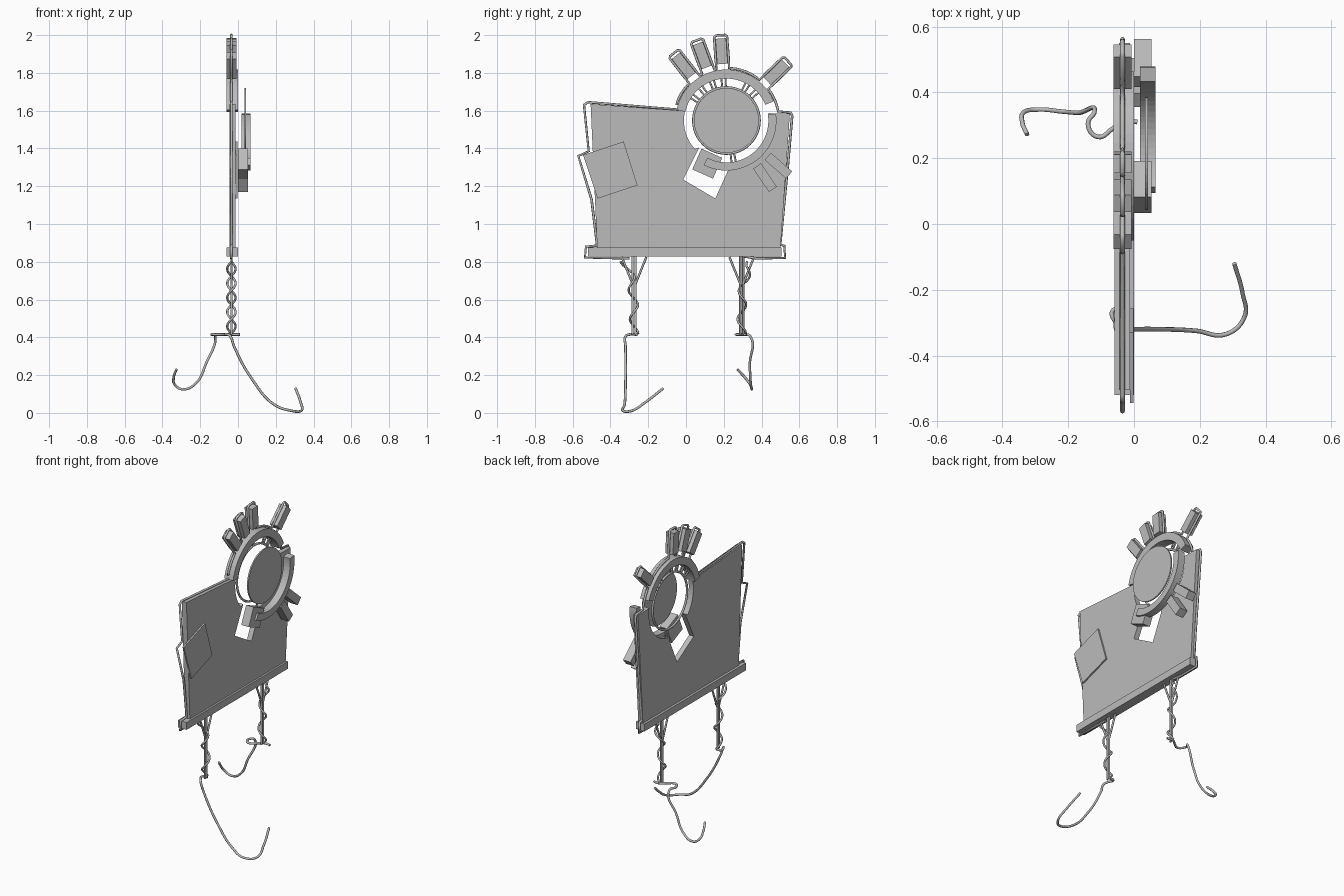
import bpy, bmesh, math
from math import sin, cos, radians

cube = bpy.data.objects.get("Cube")
if cube:
    bpy.data.objects.remove(cube)

grey = bpy.data.materials.new("plain_grey")
grey.use_nodes = True
grey.diffuse_color = (0.5, 0.5, 0.5, 1)
grey.node_tree.nodes["Principled BSDF"].inputs["Base Color"].default_value = (0.5, 0.5, 0.5, 1)

CY, CZ = 0.214, 1.548   # centre of the sun emblem
WX = -0.035             # plane of the wire frame


def polar(r, deg):
    return (CY + r * cos(radians(deg)), CZ + r * sin(radians(deg)))


def arc(r, a0, a1, n=24):
    return [polar(r, a0 + (a1 - a0) * i / n) for i in range(n + 1)]


def prism(name, outline, x0, x1):
    """Extrude a y-z outline between two x positions."""
    bm = bmesh.new()
    face = bm.faces.new([bm.verts.new((x0, y, z)) for y, z in outline])
    new = bmesh.ops.extrude_face_region(bm, geom=[face])["geom"]
    bmesh.ops.translate(bm, vec=(x1 - x0, 0, 0),
                        verts=[v for v in new if isinstance(v, bmesh.types.BMVert)])
    bmesh.ops.recalc_face_normals(bm, faces=bm.faces)
    mesh = bpy.data.meshes.new(name)
    bm.to_mesh(mesh)
    bm.free()
    mesh.materials.append(grey)
    ob = bpy.data.objects.new(name, mesh)
    bpy.context.collection.objects.link(ob)
    return ob


def wire(name, pts, r=0.007, cyclic=False, smooth=False):
    """Round rod along 3D points."""
    cu = bpy.data.curves.new(name, "CURVE")
    cu.dimensions = "3D"
    cu.bevel_depth, cu.bevel_resolution, cu.use_fill_caps = r, 2, True
    if smooth:
        sp = cu.splines.new("BEZIER")
        sp.bezier_points.add(len(pts) - 1)
        for bp, p in zip(sp.bezier_points, pts):
            bp.co = p
            bp.handle_left_type = bp.handle_right_type = "AUTO"
        sp.resolution_u = 8
    else:
        sp = cu.splines.new("POLY")
        sp.points.add(len(pts) - 1)
        for q, p in zip(sp.points, pts):
            q.co = (*p, 1)
    sp.use_cyclic_u = cyclic
    cu.materials.append(grey)
    ob = bpy.data.objects.new(name, cu)
    bpy.context.collection.objects.link(ob)
    return ob


def flat(pts):
    return [(WX, y, z) for y, z in pts]


def ray(name, deg, r0, r1, width, x0, x1):
    c, s, h = cos(radians(deg)), sin(radians(deg)), width / 2
    prism(name, [(CY + r * c - o * s, CZ + r * s + o * c)
                 for r, o in ((r0, -h), (r1, -h), (r1, h), (r0, h))], x0, x1)


# Board with a keyhole notch for the emblem
prism("board", [(-0.47, 0.87), (-0.505, 1.635), (-0.02, 1.6)] + arc(0.225, 167, 222)
      + [(0.07, 1.405), (-0.015, 1.235), (0.155, 1.135), (0.23, 1.3)]
      + arc(0.225, -85, 10) + [(0.47, 1.585), (0.55, 1.585), (0.5, 0.87)], -0.045, -0.012)
prism("tilted_plate", [(-0.33, 1.437), (-0.257, 1.205), (-0.468, 1.135), (-0.545, 1.365)],
      -0.012, -0.002)

# Bottom rail, stepped
prism("bottom_rail", [(-0.52, 0.828), (0.505, 0.828), (0.505, 0.875), (-0.52, 0.875)], -0.06, 0.0)

# Emblem: disc, two half rings, rays
prism("disc", arc(0.172, 0, 352, 47), 0.034, 0.043)
wire("disc_hoop", flat(arc(0.175, 0, 352.5, 47)), cyclic=True)
prism("upper_ring", arc(0.27, 22, 168) + arc(0.222, 168, 22), -0.062, 0.0)
prism("lower_ring", arc(0.265, -117, 8) + arc(0.222, 8, -117), 0.018, 0.065)
UPPER = (128, 110.4, 94, 44)
for i, a in enumerate(UPPER):
    ray(f"upper_ray_{i}", a, 0.30, 0.435, 0.056, -0.062, -0.008)
for i, a in enumerate((-56, -41)):
    ray(f"lower_ray_{i}", a, 0.29, 0.44, 0.05, 0.0, 0.053)
ray("wide_lower_ray", -114, 0.19, 0.31, 0.12, 0.0, 0.053)

# Paired spokes joining hoop and rings
for i, a in enumerate((145, 128, 110.4, 94, 60, 44, -80)):
    for side in (-3, 3):
        wire(f"spoke_{i}_{side}", flat([polar(0.175, a + side), polar(0.235, a + side)]), 0.005)

# Outline wire hugging the silhouette and looping round each ray
path = [(-0.47, 0.885), (-0.5, 1.13), (-0.57, 1.36), (-0.515, 1.385), (-0.54, 1.63),
        (-0.52, 1.645), (-0.03, 1.605), (-0.018, 1.63)]
prev = 162
for a in UPPER:
    path += arc(0.278, prev, a + 7, 6) + [polar(r, a + d) for r, d in
            ((0.33, 6), (0.445, 4.4), (0.453, 3), (0.453, -3), (0.445, -4.4), (0.33, -6))]
    prev = a - 7
path += arc(0.278, prev, 10, 6) + [(0.555, 1.59), (0.562, 1.57), (0.54, 1.32), (0.5, 0.89),
        (0.52, 0.885), (0.525, 0.82), (0.37, 0.818), (0.3, 0.83)]
wire("outline_wire", flat(path))
wire("rail_end_wire", flat([(-0.47, 0.885), (-0.53, 0.88), (-0.535, 0.822), (-0.3, 0.818)]))

# Legs: paired rods, forked braces and a wire twisted round them
for name, y, turn in (("left", -0.275, 1), ("right", 0.295, -1)):
    for o in (-0.008, 0.008):
        wire(f"{name}_leg_rod_{o}", flat([(y + o, 0.83), (y + o, 0.415)]), 0.006)
    for o in (-0.065, 0.065):
        wire(f"{name}_leg_brace_{o}", flat([(y + o, 0.825), (y + o * 0.1, 0.68)]), 0.006)
    twist = []
    for i in range(25):
        t = i / 24
        ang = turn * (t * 5 * math.pi + math.pi)
        twist.append((WX + 0.022 * sin(ang), y + 0.022 * cos(ang) - 0.05 * turn * (1 - t) ** 4,
                      0.8 - 0.38 * t))
    wire(f"{name}_leg_twist", twist, 0.006, smooth=True)

# Long curled feet
wire("left_foot", [(WX, -0.26, 0.415), (-0.065, -0.265, 0.415), (-0.055, -0.3, 0.415),
                   (-0.04, -0.32, 0.405), (-0.02, -0.32, 0.35), (0.08, -0.32, 0.17),
                   (0.19, -0.325, 0.045), (0.28, -0.335, 0.012), (0.335, -0.285, 0.012),
                   (0.33, -0.21, 0.06), (0.305, -0.12, 0.13)], smooth=True)
wire("right_foot", [(0.01, 0.31, 0.415), (-0.03, 0.315, 0.415), (-0.065, 0.29, 0.415),
                    (-0.11, 0.265, 0.415), (-0.14, 0.305, 0.415), (-0.12, 0.34, 0.405),
                    (-0.17, 0.338, 0.26), (-0.22, 0.342, 0.16), (-0.29, 0.348, 0.125),
                    (-0.335, 0.34, 0.15), (-0.34, 0.31, 0.19), (-0.325, 0.272, 0.23)], smooth=True)
